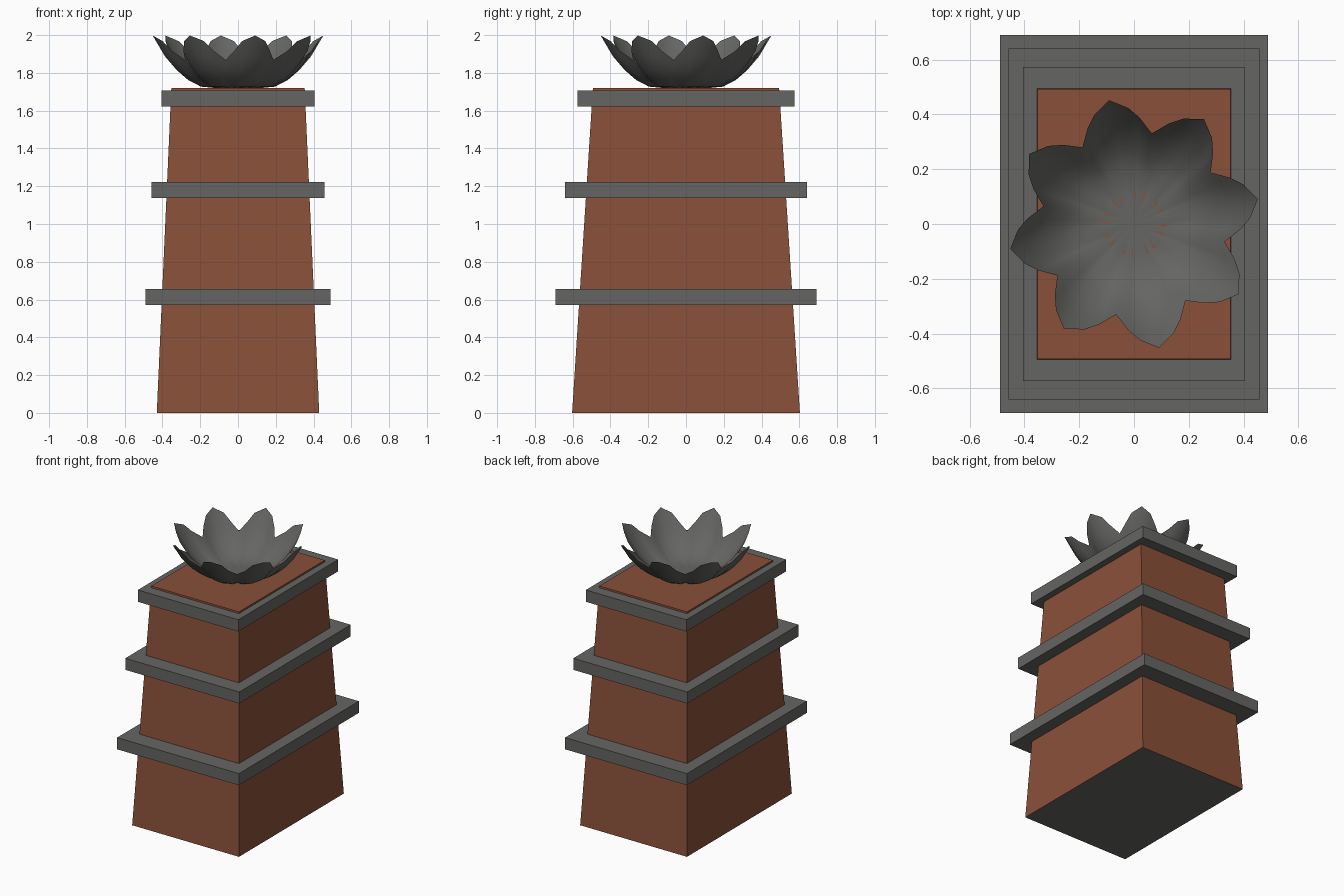
import bpy, bmesh
from math import radians, cos, sin

if "Cube" in bpy.data.objects:
    bpy.data.objects.remove(bpy.data.objects["Cube"])


def material(name, color):
    m = bpy.data.materials.new(name)
    m.diffuse_color = color
    m.use_nodes = True
    m.node_tree.nodes["Principled BSDF"].inputs["Base Color"].default_value = m.diffuse_color
    return m


BROWN = material("terracotta", (0.25, 0.08, 0.04, 1))
GREY = material("dark_grey", (0.13, 0.13, 0.125, 1))


def finish(bm, name, mats):
    me = bpy.data.meshes.new(name)
    bm.to_mesh(me)
    bm.free()
    ob = bpy.data.objects.new(name, me)
    bpy.context.collection.objects.link(ob)
    for m in mats:
        me.materials.append(m)
    return ob


def block(name, z0, z1, low, high, mats):
    """Rectangular block with half sizes low (bottom) and high (top)."""
    bm = bmesh.new()
    bmesh.ops.create_cube(bm, size=2)
    for v in bm.verts:
        hx, hy = high if v.co.z > 0 else low
        v.co = (v.co.x * hx, v.co.y * hy, z1 if v.co.z > 0 else z0)
    bm.normal_update()
    for f in bm.faces:
        if f.normal.z < -0.9:
            f.material_index = len(mats) - 1
    return finish(bm, name, mats)


# tapered body with a grey underside
block("tapered_body", 0, 1.72, (0.43, 0.603), (0.353, 0.493), [BROWN, GREY])

# three overhanging bands
for name, z0, z1, half in (("lower_band", 0.57, 0.655, (0.49, 0.69)),
                           ("middle_band", 1.138, 1.222, (0.459, 0.641)),
                           ("upper_band", 1.622, 1.708, (0.405, 0.574))):
    block(name, z0, z1, half, half, [GREY])

# eight-petal flower bowl: (radius, height) from the centre to the rim
TIP = [(0.11, 1.722), (0.2, 1.728), (0.27, 1.763), (0.33, 1.814), (0.395, 1.888), (0.461, 1.998)]
SHOULDER = [(0.11, 1.722), (0.2, 1.729), (0.265, 1.767), (0.32, 1.815), (0.375, 1.882), (0.424, 1.968)]
VALLEY = [(0.11, 1.724), (0.18, 1.733), (0.23, 1.761), (0.27, 1.792), (0.305, 1.828), (0.337, 1.869)]
MIDDLE = [((a + c) / 2 * 1.02, (b + d) / 2 - 0.004) for (a, b), (c, d) in zip(SHOULDER, VALLEY)]

bm = bmesh.new()
columns = []
for k in range(8):
    for offset, profile in ((-22.5, VALLEY), (-14.5, MIDDLE), (-8.6, SHOULDER),
                            (0, TIP), (8.6, SHOULDER), (14.5, MIDDLE)):
        a = radians(11.4 + 45 * k + offset)
        columns.append([bm.verts.new((r * cos(a), r * sin(a), z)) for r, z in profile])
centre = bm.verts.new((0, 0, 1.722))
for i, col in enumerate(columns):
    nxt = columns[(i + 1) % len(columns)]
    bm.faces.new((centre, col[0], nxt[0]))
    for j in range(len(col) - 1):
        bm.faces.new((col[j], col[j + 1], nxt[j + 1], nxt[j]))
for f in bm.faces:
    f.smooth = True
finish(bm, "flower_bowl", [GREY])
